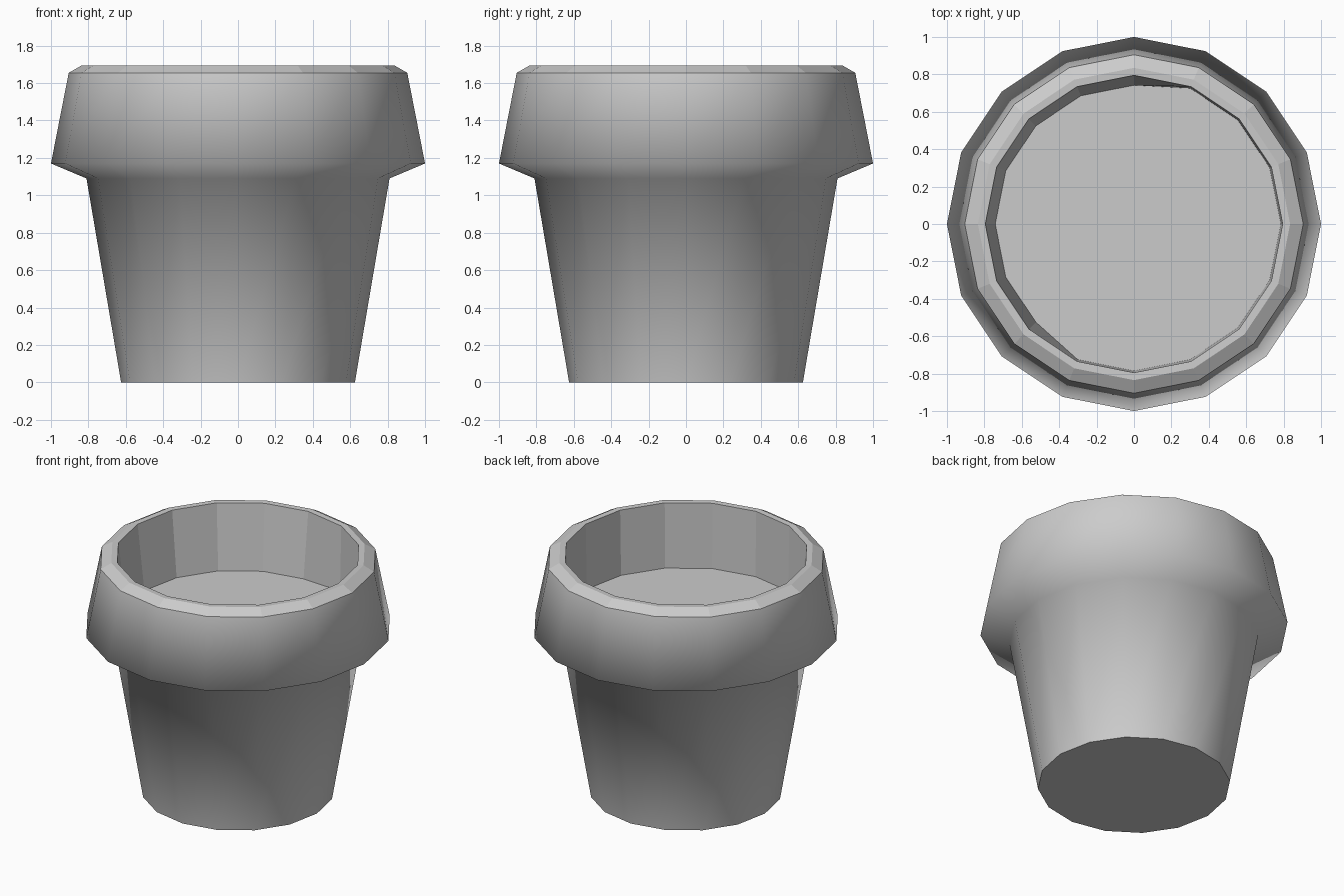
import bpy
import bmesh
from math import cos, sin, pi

SIDES = 16

cube = bpy.data.objects.get("Cube")
if cube:
    bpy.data.objects.remove(cube, do_unlink=True)

clay = bpy.data.materials.new("grey clay")
clay.use_nodes = True
clay.diffuse_color = (0.6, 0.6, 0.6, 1)
bsdf = clay.node_tree.nodes["Principled BSDF"]
bsdf.inputs["Base Color"].default_value = (0.6, 0.6, 0.6, 1)
bsdf.inputs["Roughness"].default_value = 0.9


def lathe(name, profile, smooth, cap=None):
    """Revolve (radius, height) points; a radius may be a function of the side index."""
    bm = bmesh.new()
    rings = []
    for radius, z in profile:
        ring = []
        for i in range(SIDES):
            r = radius(i) if callable(radius) else radius
            a = 2 * pi * i / SIDES
            ring.append(bm.verts.new((r * cos(a), r * sin(a), z)))
        rings.append(ring)
    for low, high in zip(rings, rings[1:]):
        for i in range(SIDES):
            j = (i + 1) % SIDES
            bm.faces.new((low[i], low[j], high[j], high[i])).smooth = smooth
    if cap == "bottom":
        face = bm.faces.new(rings[0][::-1])
    elif cap == "top":
        face = bm.faces.new(rings[-1])
    if cap:
        for edge in face.edges:
            edge.smooth = False
    mesh = bpy.data.meshes.new(name)
    bm.to_mesh(mesh)
    bm.free()
    mesh.materials.append(clay)
    obj = bpy.data.objects.new(name, mesh)
    bpy.context.collection.objects.link(obj)
    return obj


def soil_radius(i):
    # the soil sits closer in on the back left part of the ring
    return 0.742 if 4 <= i <= 10 else 0.785


# Smooth tapered body with its flared collar and flat base
lathe("pot_body", [(0.625, 0), (0.81, 1.09), (1.0, 1.17), (0.905, 1.655)],
      smooth=True, cap="bottom")

# Faceted bevelled lip
lathe("pot_rim", [(0.905, 1.655), (0.835, 1.695), (0.795, 1.693)], smooth=False)

# Faceted inner wall closed by the soil
lathe("inner_wall_and_soil", [(0.795, 1.693), (soil_radius, 1.23)],
      smooth=False, cap="top")
